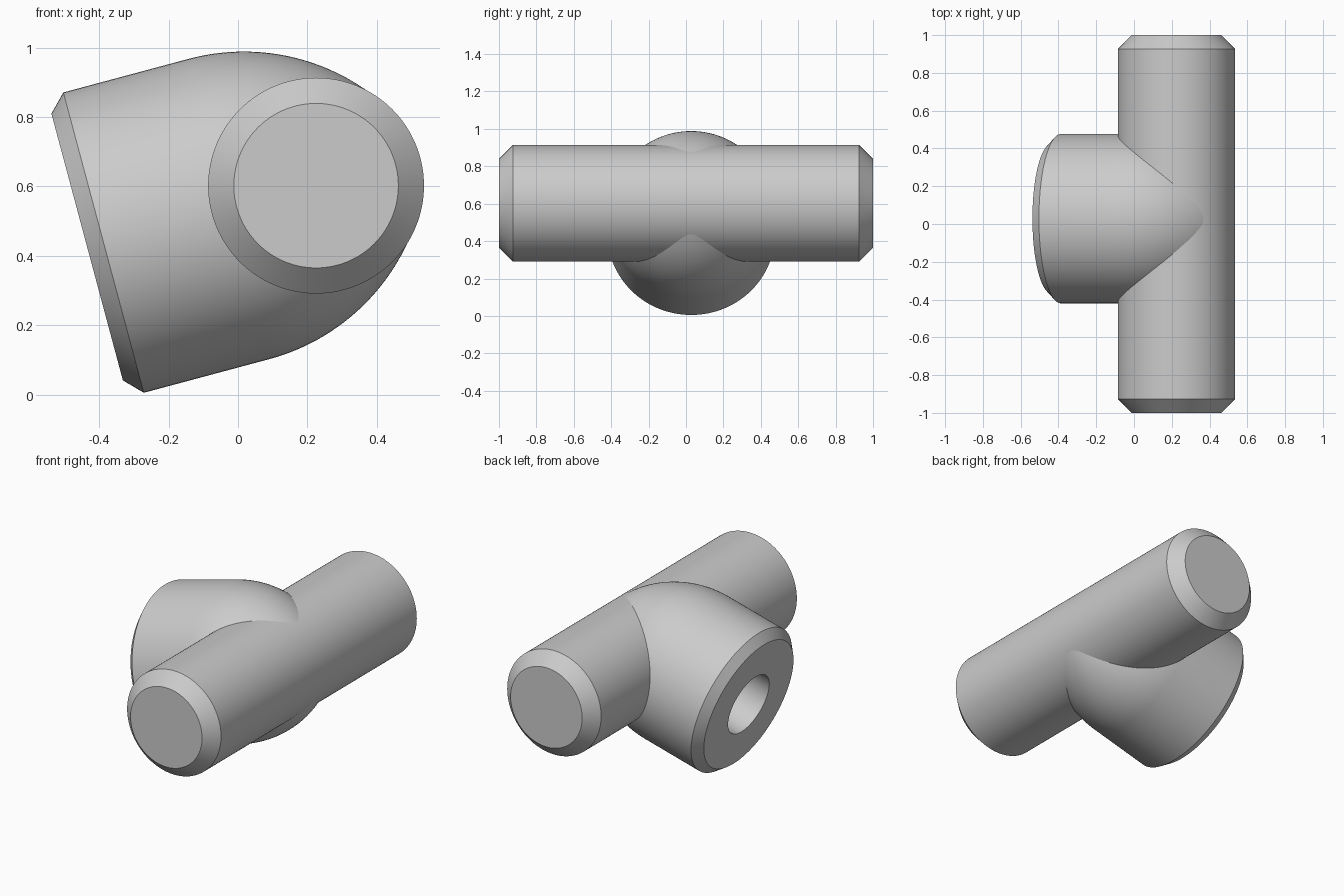
import bpy
import math
from mathutils import Matrix, Vector

cube = bpy.data.objects.get("Cube")
if cube:
    bpy.data.objects.remove(cube, do_unlink=True)

GREY = (0.6, 0.6, 0.6, 1.0)
steel = bpy.data.materials.new("plain grey")
steel.use_nodes = True
steel.diffuse_color = GREY
steel.node_tree.nodes["Principled BSDF"].inputs["Base Color"].default_value = GREY


def revolve(name, profile, centre, direction, sides=128):
    """Turn a (distance along axis, radius) profile about an axis."""
    turn = Vector((0, 0, 1)).rotation_difference(Vector(direction)).to_matrix().to_4x4()
    place = Matrix.Translation(centre) @ turn
    verts, rings, faces = [], [], []
    for along, radius in profile:
        rings.append(len(verts))
        for i in range(sides):
            a = math.tau * i / sides
            verts.append(place @ Vector((radius * math.cos(a), radius * math.sin(a), along)))
    for low, high in zip(rings, rings[1:]):
        for i in range(sides):
            j = (i + 1) % sides
            faces.append((low + i, low + j, high + j, high + i))
    faces.append(tuple(reversed(range(sides))))
    faces.append(tuple(range(rings[-1], rings[-1] + sides)))
    mesh = bpy.data.meshes.new(name)
    mesh.from_pydata(verts, [], faces)
    mesh.materials.append(steel)
    obj = bpy.data.objects.new(name, mesh)
    bpy.context.collection.objects.link(obj)
    bpy.ops.object.select_all(action="DESELECT")
    obj.select_set(True)
    bpy.context.view_layer.objects.active = obj
    bpy.ops.object.shade_smooth_by_angle(angle=math.radians(25))
    return obj


# Cross shaft with chamfered ends
SHAFT_X, SHAFT_Z, SHAFT_R, CHAMFER = 0.225, 0.602, 0.311, 0.074
revolve("cross_shaft",
        [(-1, SHAFT_R - CHAMFER), (-1 + CHAMFER, SHAFT_R),
         (1 - CHAMFER, SHAFT_R), (1, SHAFT_R - CHAMFER)],
        (SHAFT_X, 0, SHAFT_Z), (0, 1, 0))

# Tilted boss: blind bore, chamfered rim, straight barrel, rounded nose
BOSS_R, BORE_R, FACE, NOSE_START, NOSE_R = 0.448, 0.183, -0.683, -0.26, 0.615
profile = [(-0.25, BORE_R), (FACE, BORE_R), (FACE, 0.398), (-0.634, BOSS_R)]
for k in range(25):
    step = 0.51 * k / 24
    drop = NOSE_R - math.sqrt(NOSE_R ** 2 - step ** 2)
    profile.append((NOSE_START + step, BOSS_R - drop))
tilt = math.radians(15)
revolve("tilted_boss", profile, (SHAFT_X, 0.028, SHAFT_Z),
        (math.cos(tilt), 0, math.sin(tilt)))
